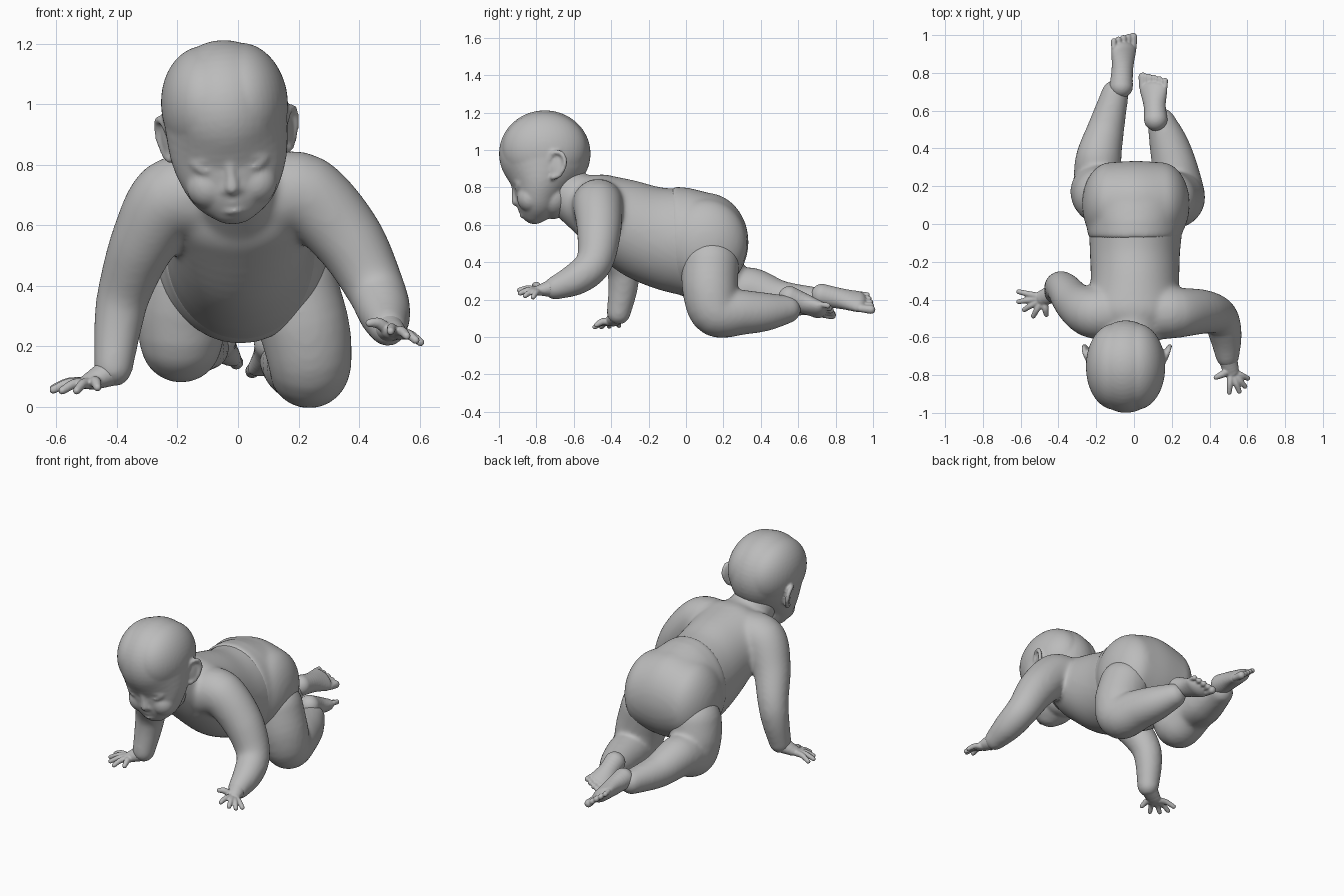
import bpy, math
from mathutils import Matrix, Vector

if "Cube" in bpy.data.objects:
    bpy.data.objects.remove(bpy.data.objects["Cube"])

grey = bpy.data.materials.new("plain grey")
grey.diffuse_color = (0.5, 0.5, 0.5, 1)
grey.use_nodes = True
grey.node_tree.nodes["Principled BSDF"].inputs["Base Color"].default_value = grey.diffuse_color
NO_ROT = Matrix.Identity(4)


def unit_sphere(seg, rings):
    verts = [Vector((0, 0, 1))]
    for j in range(1, rings):
        a = math.pi * j / rings
        for i in range(seg):
            b = 2 * math.pi * i / seg
            verts.append(Vector((math.sin(a) * math.cos(b), math.sin(a) * math.sin(b), math.cos(a))))
    verts.append(Vector((0, 0, -1)))
    last, low = len(verts) - 1, 1 + (rings - 2) * seg
    faces = []
    for i in range(seg):
        k = (i + 1) % seg
        faces.append((0, 1 + i, 1 + k))
        faces.append((last, low + k, low + i))
        for j in range(rings - 2):
            p = 1 + j * seg
            faces.append((p + i, p + seg + i, p + seg + k, p + k))
    return verts, faces


FINE, COARSE = unit_sphere(44, 24), unit_sphere(14, 8)


def blob(part, p, rot=NO_ROT):
    """Ellipsoid p = (x, y, z, rx, ry, rz), or (x, y, z, r) for a ball."""
    r = p[3:] if len(p) == 6 else (p[3],) * 3
    part.append((Matrix.Translation(p[:3]) @ rot @ Matrix.Diagonal((*r, 1)), max(r)))


def chain(part, pts, rot=NO_ROT):
    """Overlapping ellipsoids along a smooth curve through pts."""
    pts = [tuple(p) if len(p) == 6 else tuple(p[:3]) + (p[3],) * 3 for p in pts]
    for i in range(len(pts) - 1):
        a, b = pts[i], pts[i + 1]
        a0, b1 = pts[max(i - 1, 0)], pts[min(i + 2, len(pts) - 1)]
        dist = (Vector(a[:3]) - Vector(b[:3])).length
        thin = min(a[3:] + b[3:])
        n = max(2, math.ceil(dist / ((0.2 if thin > .06 else 0.4) * thin)))
        for k in range(n + (i == len(pts) - 2)):
            t = k / n
            blob(part, [0.5 * (2 * q + (r - p) * t + (2 * p - 5 * q + 4 * r - s) * t * t
                               + (3 * q - p - 3 * r + s) * t ** 3)
                        for p, q, r, s in zip(a0, a, b, b1)], rot)


def mirrored(pts, s):
    return [(p[0] * s, *p[1:]) for p in pts]


def finish(part, name, voxel, smooth):
    """Fuse the blobs of one part into a single smooth skin."""
    verts, faces = [], []
    for m, size in part:
        sv, sf = FINE if size > .045 else COARSE
        o = len(verts)
        verts += [m @ v for v in sv]
        faces += [tuple(o + i for i in f) for f in sf]
    me = bpy.data.meshes.new(name)
    me.from_pydata(verts, [], faces)
    me.materials.append(grey)
    ob = bpy.data.objects.new(name, me)
    bpy.context.collection.objects.link(ob)
    fuse = ob.modifiers.new("fuse", 'REMESH')
    fuse.mode = 'VOXEL'
    fuse.voxel_size = voxel
    fuse.use_smooth_shade = True
    sm = ob.modifiers.new("soften", 'SMOOTH')
    sm.factor = 0.5
    sm.iterations = smooth


# torso, neck and arms
torso = []
chain(torso, [(0, -.45, .67, .24, .17, .2), (0.005, -.3, .585, .235, .16, .255),
              (0.005, -.15, .53, .24, .15, .272), (0.01, 0, .505, .25, .15, .287)])
chain(torso, [(-.03, -.65, .80, .13), (-.01, -.58, .735, .14), (0, -.48, .69, .175)])
chain(torso, [(-.1, -.47, .69, .145), (-.22, -.47, .685, .134), (-.31, -.42, .55, .11),
              (-.372, -.345, .39, .09), (-.395, -.335, .28, .081), (-.412, -.36, .13, .065)])
chain(torso, [(.1, -.47, .69, .145), (.22, -.47, .70, .134), (.36, -.465, .56, .118),
              (.45, -.49, .4, .098), (.483, -.58, .315, .088), (.495, -.70, .262, .063)])
finish(torso, "torso and arms", 0.012, 16)

# diaper with a faint waist edge
diaper = []
chain(diaper, [(0.005, -.065, .522, .248, .035, .283), (.007, .02, .502, .264, .06, .295),
               (.01, .1, .5, .28, .1, .275)])
chain(diaper, [(-.125, .105, .5, .15, .222, .238), (.01, .105, .508, .16, .23, .264),
               (.145, .105, .5, .15, .222, .238)])
finish(diaper, "diaper", 0.012, 14)

# legs
legs = {
    "left leg": [(.18, .13, .385, .154), (.222, .13, .25, .149), (.238, .165, .135, .135),
                 (.215, .3, .132, .12), (.185, .42, .134, .103), (.145, .54, .147, .074)],
    "right leg": [(-.17, .15, .40, .154), (-.185, .17, .31, .152), (-.188, .2, .215, .135),
                  (-.188, .34, .25, .122), (-.15, .5, .205, .098), (-.1, .69, .195, .072)],
}
for name, pts in legs.items():
    leg = []
    chain(leg, pts)
    finish(leg, name, 0.012, 10)


# feet, soles up, toes pointing backwards
def foot(name, heel, ball, roll, inner):
    part = []
    rot = Matrix.Rotation(roll, 4, 'Y')
    heel, ball = Vector(heel), Vector(ball)
    mid = heel.lerp(ball, 0.5)
    chain(part, [(*heel, .062, .06, .062), (*mid, .06, .06, .052),
                 (*ball, .077, .05, .04)], rot)
    for i in range(5):
        across = inner * (.062 - .032 * i)
        r = (.024, .018, .0175, .0165, .016)[i]
        base = ball + rot @ Vector((across, .02, 0))
        tip = base + Vector((0, (.054, .054, .049, .042, .033)[i], -.006))
        chain(part, [(*base, r * .85), (*tip, r)])
    finish(part, name, 0.0055, 3)


foot("left foot", (.115, .553, .21), (.104, .705, .148), -.4, -1)
foot("right foot", (-.068, .728, .222), (-.055, .915, .19), .65, 1)


# hands, each with a thumb first
def hand(name, wrist, palm, tips):
    part = []
    palm = Vector(palm)
    chain(part, [(*wrist, .05), (*palm, .043, .043, .029)])
    for i, tip in enumerate(tips):
        tip = palm.lerp(Vector(tip), 1.06)
        base = palm.lerp(tip, .25)
        joint = palm.lerp(tip, .62) + Vector((0, 0, .01))
        chain(part, [(*base, .02), (*joint, .0165 if i else .0185), (*tip, .0135)])
    finish(part, name, 0.005, 3)


hand("right hand", (-.413, -.36, .12), (-.48, -.39, .085),
     [(-.465, -.475, .065), (-.53, -.482, .055), (-.575, -.45, .055),
      (-.603, -.41, .058), (-.603, -.36, .062)])
hand("left hand", (.496, -.71, .262), (.513, -.775, .25),
     [(.438, -.81, .275), (.505, -.885, .25), (.555, -.88, .235),
      (.583, -.855, .222), (.598, -.815, .215)])

# head, built upright then tilted
head = []
chain(head, [(0, -.755, .98, .206, .245, .232), (0, -.772, .86, .196, .165, .17),
             (0, -.785, .78, .173, .132, .13), (0, -.792, .72, .142, .113, .1),
             (0, -.81, .668, .088, .07, .066)])
blob(head, (0, -.71, .74, .135, .1, .11))
# nose
chain(head, [(0, -.922, .83, .016), (0, -.913, .77, .019), (0, -.907, .724, .026)])
# lips
chain(head, [(-.05, -.863, .662, .009), (0, -.885, .677, .013), (.05, -.863, .662, .009)])
chain(head, [(-.04, -.863, .65, .009), (0, -.877, .646, .013), (.04, -.863, .65, .009)])
for s in (-1, 1):
    blob(head, (s * .06, -.755, 1.0, .15, .228, .198))      # side of the skull
    blob(head, (s * .026, -.896, .716, .016))               # nostril wing
    blob(head, (s * .075, -.835, .735, .075, .068, .075))   # cheek
    # eyelids
    blob(head, (s * .085, -.887, .803, .042, .026, .022))
    chain(head, mirrored([(.045, -.912, .802, .007), (.085, -.912, .82, .009),
                          (.128, -.886, .814, .007)], s))
    chain(head, mirrored([(.05, -.908, .792, .006), (.088, -.905, .784, .007),
                          (.122, -.882, .795, .006)], s))
    # ear
    blob(head, (s * .201, -.69, .898, .012, .045, .07), Matrix.Rotation(-.35 * s, 4, 'Z'))
    blob(head, (s * .18, -.7, .893, .028, .03, .055))
    chain(head, mirrored([(.194, -.732, .923, .012), (.211, -.71, .964, .013),
                          (.226, -.665, .96, .014), (.226, -.647, .908, .013),
                          (.208, -.675, .85, .014), (.194, -.712, .835, .015)], s))
pivot = Vector((0, -.75, .95))
tilt = (Matrix.Translation(pivot + Vector((-.04, 0, 0))) @ Matrix.Rotation(-.09, 4, 'Y')
        @ Matrix.Translation(-pivot))
finish([(tilt @ m, size) for m, size in head], "head", 0.008, 7)
